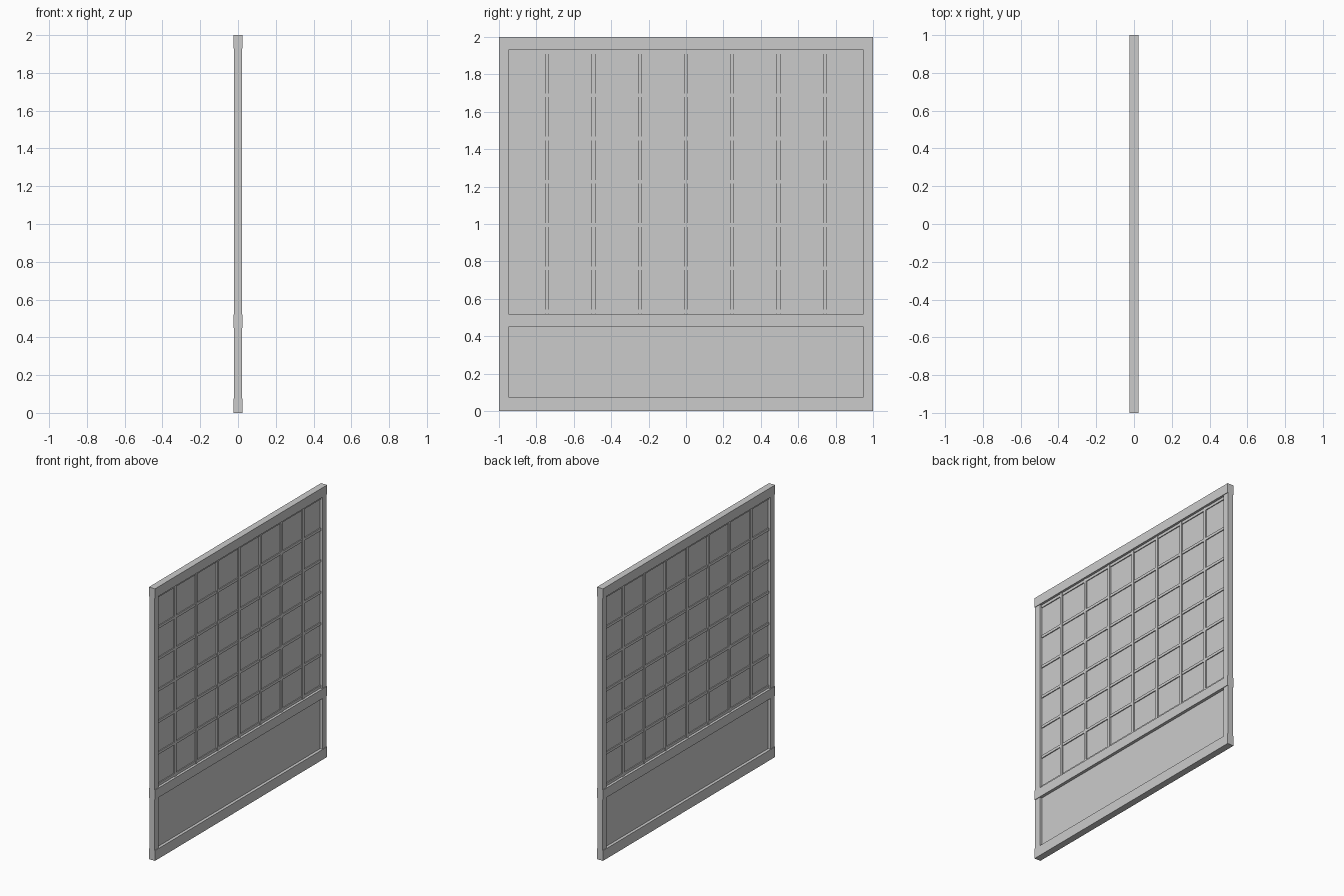
import bpy

if "Cube" in bpy.data.objects:
    bpy.data.objects.remove(bpy.data.objects["Cube"])


def box(name, x_half, y0, y1, z0, z1):
    """Box symmetric about x = 0, given by its y and z limits."""
    bpy.ops.mesh.primitive_cube_add(size=1, location=(0, (y0 + y1) / 2, (z0 + z1) / 2))
    ob = bpy.context.object
    ob.name = name
    ob.scale = (2 * x_half, y1 - y0, z1 - z0)
    bpy.ops.object.transform_apply(location=False, rotation=False, scale=True)
    return ob


# Full-width rails, slightly prouder than the stiles
for name, z0, z1 in (("bottom_rail", 0, 0.075),
                     ("middle_rail", 0.45, 0.52),
                     ("top_rail", 1.93, 2.0)):
    box(name, 0.025, -1, 1, z0, z1)

# Side stiles, fitted between the rails
for side, y0, y1 in (("left", -1, -0.95), ("right", 0.95, 1)):
    box(side + "_stile_lower", 0.0205, y0, y1, 0.075, 0.45)
    box(side + "_stile_upper", 0.0205, y0, y1, 0.52, 1.93)

# Thin screen behind the lattice and solid lower panel
box("screen_sheet", 0.002, -0.95, 0.95, 0.52, 1.93)
box("lower_panel", 0.003, -0.95, 0.95, 0.075, 0.45)

# Lattice: vertical bars stand prouder than the horizontal ones
for i in range(7):
    y = (i - 3) * 0.2475
    box("vertical_bar", 0.012, y - 0.01, y + 0.01, 0.52, 1.93)
for i in range(7):
    z = 0.532 + i * 0.2312
    box("horizontal_bar", 0.0085, -0.95, 0.95, z - 0.01, z + 0.01)
